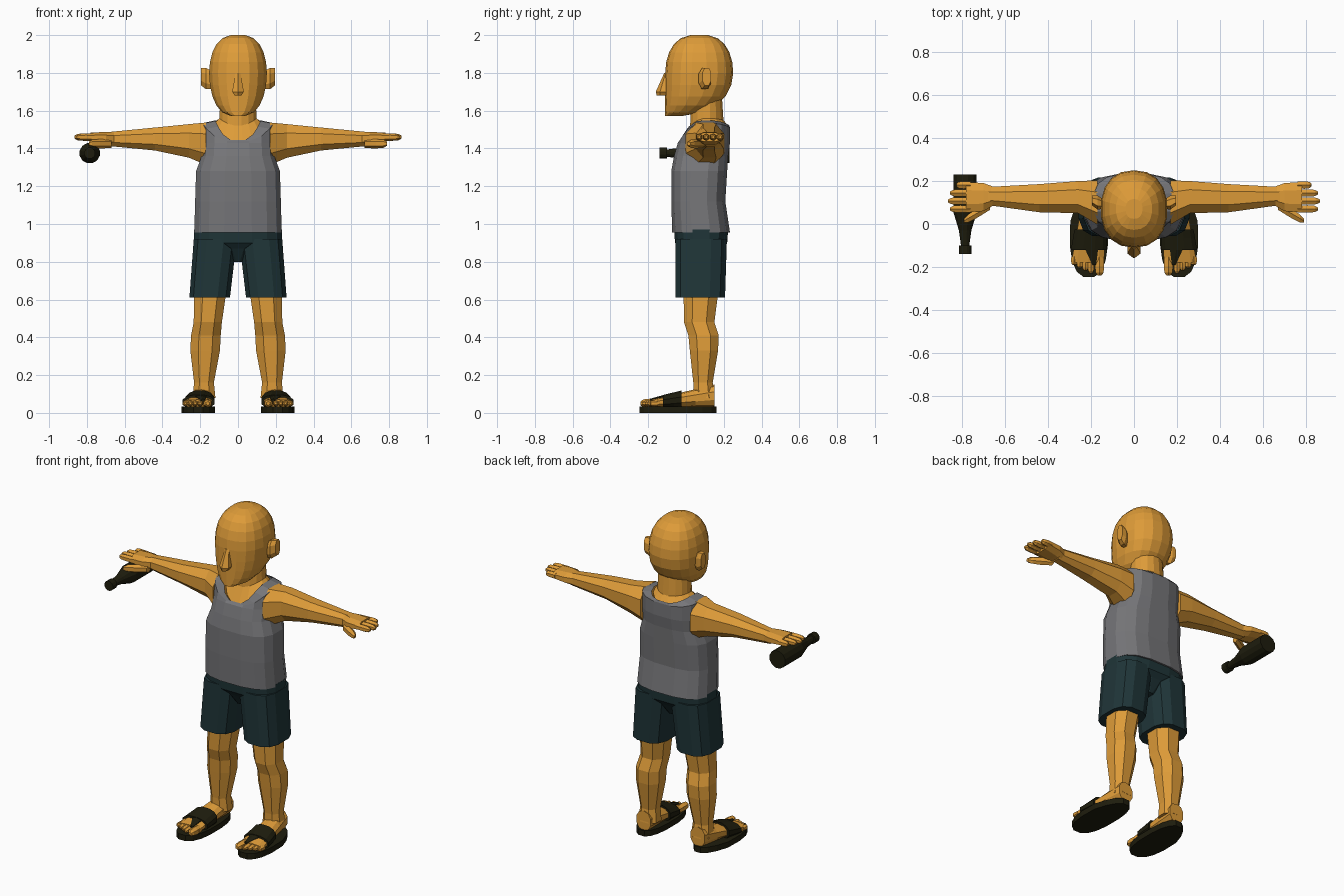
import bpy, bmesh, math
from mathutils import Vector

default_cube = bpy.data.objects.get("Cube")
if default_cube:
    bpy.data.objects.remove(default_cube, do_unlink=True)


def material(name, red, green, blue):
    mat = bpy.data.materials.new(name)
    mat.use_nodes = True
    color = (red, green, blue, 1)
    mat.diffuse_color = color
    shader = mat.node_tree.nodes["Principled BSDF"]
    shader.inputs["Base Color"].default_value = color
    return mat


skin = material("warm skin", .73, .33, .04)
grey = material("grey cotton", .18, .18, .19)
teal = material("dark teal cloth", .014, .036, .04)
olive = material("dark olive", .013, .012, .004)


def loft(name, rings, mat, mirror, open_top):
    """Skin equal-length point loops into one flat-shaded mesh."""
    bm = bmesh.new()
    loops = [[bm.verts.new(point) for point in ring] for ring in rings]
    for low, high in zip(loops, loops[1:]):
        for i in range(len(low)):
            bm.faces.new((low[i - 1], low[i], high[i], high[i - 1]))
    bm.faces.new(reversed(loops[0]))
    if not open_top:
        bm.faces.new(loops[-1])
    bmesh.ops.recalc_face_normals(bm, faces=bm.faces)
    mesh = bpy.data.meshes.new(name)
    bm.to_mesh(mesh)
    bm.free()
    mesh.materials.append(mat)
    obj = bpy.data.objects.new(name, mesh)
    bpy.context.collection.objects.link(obj)
    if mirror:
        modifier = obj.modifiers.new("Mirror", "MIRROR")
        modifier.use_mirror_merge = False
    return obj


def place(axis, along, a, b):
    """Map a section point to space for a tube along the given axis."""
    if axis == "X":
        return Vector((along, a, b))
    if axis == "Y":
        return Vector((a, along, b))
    return Vector((a, b, along))


def rounded(value, power):
    return math.copysign(abs(value) ** (2 / power), value)


def section(axis, sides, power, along, a, b, radius_a, radius_b, dip=0):
    """A rounded loop; dip lowers its front, and its back a little."""
    points = []
    for i in range(sides):
        angle = math.tau * (i + .5) / sides
        c, s = math.cos(angle), math.sin(angle)
        point = place(axis, along, a + radius_a * rounded(c, power),
                      b + radius_b * rounded(s, power))
        point.z -= dip * s * s * (1 if s < 0 else .25)
        points.append(point)
    return points


def tube(name, axis, mat, *sections, sides=10, power=2.3,
         mirror=False, open_top=False):
    rings = [section(axis, sides, power, *values) for values in sections]
    return loft(name, rings, mat, mirror, open_top)


def digit(name, axis, start, end, a, b, radius, drift=0):
    """A finger or toe with a blunt rounded tip."""
    sections = []
    for fraction, scale in ((0, .9), (.5, 1), (.85, .85), (1, .4)):
        along = start + (end - start) * fraction
        size = radius * scale
        sections.append((along, a + drift * fraction, b, size, size))
    tube(name, axis, skin, *sections, sides=6, power=2, mirror=True)


def head_section(step):
    """Dome above the brow; below it the face stays flat and the jaw recedes."""
    angle = math.pi * step / 11
    swell = math.cos(angle) ** .7
    depth = .18 * swell
    if step > 0:
        return 1.8 + .202 * math.sin(angle), 0, .07, .155 * swell, depth
    return 1.8 + .23 * math.sin(angle), 0, depth - .11, .155 * swell, depth


# Head, nose and ears
tube("head", "Z", skin, *map(head_section, range(-5, 6)), sides=18)
tube("nose", "Z", skin, (1.68, 0, -.12, .02, .035),
     (1.7, 0, -.11, .035, .05), (1.8, 0, -.1, .015, .015), sides=6)
tube("ear", "X", skin, (.13, .09, 1.76, .02, .05),
     (.17, .1, 1.77, .035, .06), (.195, .11, 1.78, .025, .05),
     sides=8, mirror=True)

# Neck spreading into the upper chest
tube("neck", "Z", skin, (1.46, 0, .1, .12, .12, .06),
     (1.54, 0, .1, .125, .13, .11), (1.56, 0, .11, .1, .09, .04),
     (1.7, 0, .11, .095, .08), sides=16, power=2)

# Sleeveless top with a scooped neckline
tube("tank_top", "Z", grey, (.955, 0, .08, .235, .155),
     (1.12, 0, .065, .23, .145), (1.28, 0, .07, .225, .15),
     (1.36, 0, .08, .195, .145), (1.43, 0, .095, .19, .14),
     (1.535, 0, .1, .19, .135, .1), (1.55, 0, .1, .12, .13, .11),
     sides=16, power=2.8, open_top=True)

# Arms and hands
tube("arm", "X", skin, (.17, .1, 1.425, .11, .12),
     (.26, .125, 1.44, .08, .095), (.44, .12, 1.45, .07, .065),
     (.68, .13, 1.45, .045, .04), sides=8, mirror=True)
tube("palm", "X", skin, (.65, .13, 1.45, .045, .04),
     (.7, .125, 1.455, .07, .035), (.78, .125, 1.46, .075, .025),
     sides=8, mirror=True)
for i, finger in enumerate(("index", "middle", "ring", "little")):
    digit(finger + "_finger", "X", .76, .865 - .01 * (i - 1) ** 2,
          .07 + .037 * i, 1.46, .02)
digit("thumb", "X", .67, .79, .085, 1.425, .025, drift=-.07)

# Bottle held under the right hand, mouth forward
bottle_profile = ((.23, .055), (.05, .055), (-.03, .03), (-.1, .02),
                  (-.1, .03), (-.14, .03))
tube("bottle", "Y", olive, *[(along, -.785, 1.375, radius, radius)
     for along, radius in bottle_profile], sides=12, power=2)

# Shorts
tube("shorts_hips", "Z", teal, (.8, 0, .08, .03, .07),
     (.87, 0, .08, .1, .115), (.9, 0, .08, .235, .14),
     (.97, 0, .08, .235, .145), sides=16, power=2.8)
tube("shorts_leg", "Z", teal, (.61, .15, .075, .11, .135),
     (.92, .12, .08, .117, .14), sides=12, power=2.8, mirror=True)

# Legs
tube("leg", "Z", skin, (.08, .18, .095, .065, .06),
     (.16, .18, .09, .056, .055), (.33, .174, .095, .084, .08),
     (.41, .17, .093, .084, .086), (.48, .16, .07, .08, .086),
     (.66, .145, .08, .092, .1), sides=8, mirror=True)


def foot_section(t, grow=0):
    """Section of the foot from heel to toes; grow wraps a band around it."""
    top, bottom = .15 - .08 * t, .03
    return (.15 - .33 * t, .185 + .03 * t, (top + bottom) / 2,
            .05 + .03 * t + grow, (top - bottom) / 2 + grow)


# Feet and toes
tube("foot", "Y", skin, *map(foot_section, (0, .3, .6, 1)), mirror=True)
digit("big_toe", "Y", -.15, -.24, .16, .05, .025)
for i in range(4):
    digit("small_toe", "Y", -.15, -.23 + .013 * i, .2 + .026 * i, .05, .017)

# Sandals: sole, band over the instep and toe thong
sole = [section("Z", 16, 2.5, height, .21, -.043, .09, .207)
        for height in (0, .035)]
for ring in sole:
    for point in ring:
        # The heel is narrower than the toes and set inward
        point.x -= max(point.y, 0) * (point.x - .1)
loft("sandal_sole", sole, olive, mirror=True, open_top=False)
tube("sandal_band", "Y", olive,
     *[foot_section(t, .012) for t in (.53, .65, .82)], sides=12, mirror=True)
tube("sandal_thong", "Y", olive, (-.1, .2, .085, .04, .015),
     (-.19, .185, .06, .01, .015), sides=6, mirror=True)
